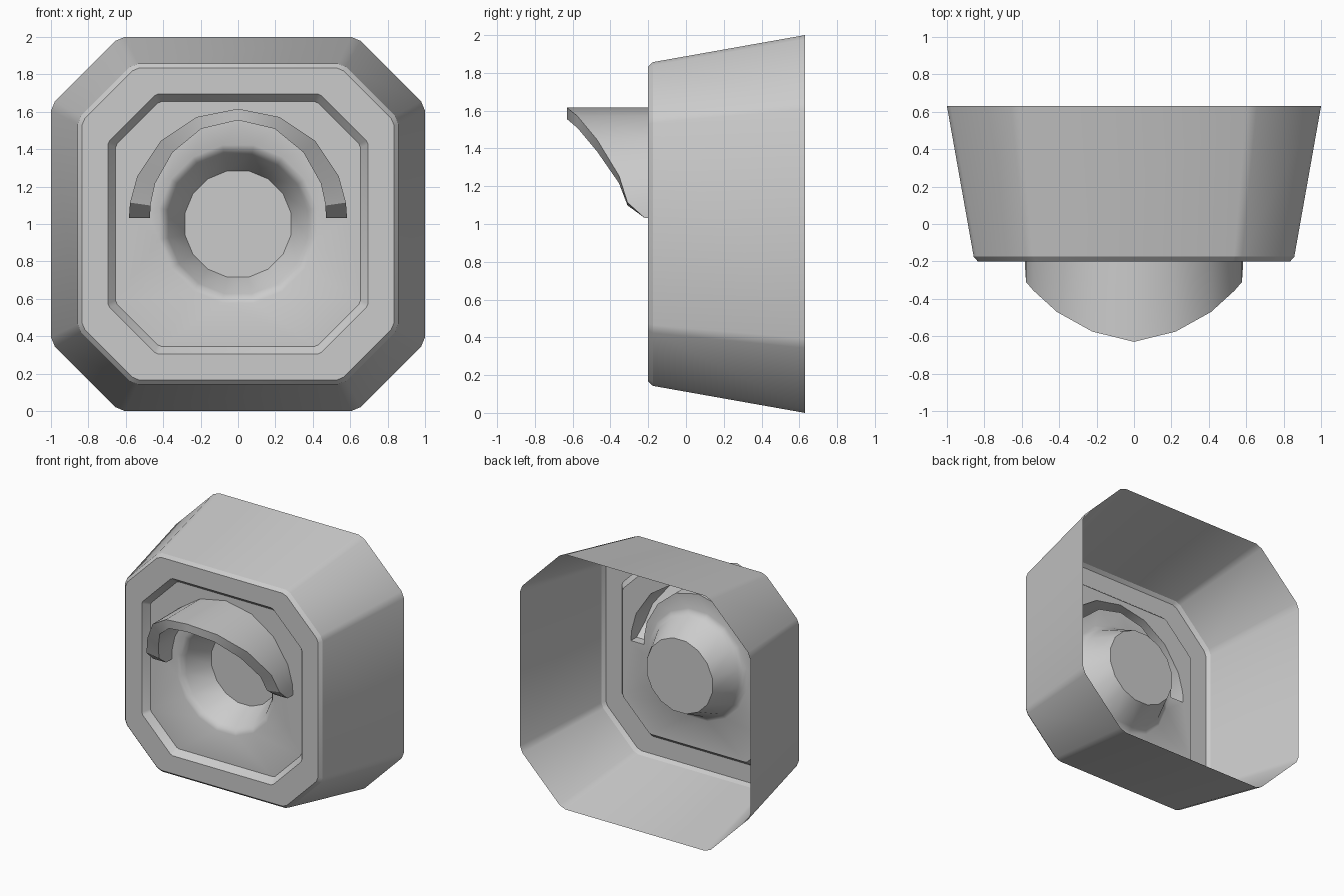
import bpy, bmesh, math

if "Cube" in bpy.data.objects:
    bpy.data.objects.remove(bpy.data.objects["Cube"])

PANEL_Y = -0.15


def octagon(half, k, d, y):
    """Chamfered square with lightly rounded corners, centred on z = 1."""
    s = d * math.sqrt(0.5)
    quarter = [(half, k - d), (half - s, k + s), (k + s, half - s), (k - d, half)]
    pts = []
    for c, n in ((1, 0), (0, 1), (-1, 0), (0, -1)):
        pts += [(c * x - n * z, y, 1 + n * x + c * z) for x, z in quarter]
    return pts


def circle(radius, y, sides=16):
    step = 2 * math.pi / sides
    return [(radius * math.cos((i + .5) * step), y, 1 + radius * math.sin((i + .5) * step))
            for i in range(sides)]


def add_loop(bm, pts):
    return [bm.verts.new(p) for p in pts]


def bridge(bm, a, b):
    n = len(a)
    for i in range(n):
        j = (i + 1) % n
        bm.faces.new((a[i], a[j], b[j], b[i]))


def finish(bm, name):
    bmesh.ops.recalc_face_normals(bm, faces=bm.faces[:])
    if sum(f.normal.y * f.calc_area() for f in bm.faces) > 0:
        bmesh.ops.reverse_faces(bm, faces=bm.faces[:])
    mesh = bpy.data.meshes.new(name)
    bm.to_mesh(mesh)
    bm.free()
    obj = bpy.data.objects.new(name, mesh)
    bpy.context.collection.objects.link(obj)
    bpy.ops.object.select_all(action='DESELECT')
    obj.select_set(True)
    bpy.context.view_layer.objects.active = obj
    bpy.ops.object.shade_smooth_by_angle(angle=math.radians(30))


# Hood outline: angle, inner radius, front edge y (one side, base to crown)
half_arch = [(0, .47, -.22), (8, .473, -.31), (22.5, .48, -.355),
             (45, .495, -.47), (67.5, .515, -.575), (90, .522, -.63)]
arch = half_arch + [(180 - a, r, y) for a, r, y in reversed(half_arch[:-1])]


def hood_loop(front):
    def point(a, r, y):
        t = math.radians(a)
        return (r * math.cos(t), y if front else PANEL_Y, 1.033 + r * math.sin(t))
    outer = [point(a, .583, y) for a, r, y in arch]
    inner = [point(a, r, y) for a, r, y in arch]
    # level the feet of the hood
    return outer + inner[::-1]


# Housing: open-backed tapered shell, front frame and recess wall
bm = bmesh.new()
rings = [octagon(1, .635, .03, .63), octagon(.857, .56, .025, -.175),
         octagon(.835, .548, .022, -.2), octagon(.695, .438, .012, -.2),
         octagon(.655, .42, .012, PANEL_Y)]
loops = [add_loop(bm, r) for r in rings]
for a, b in zip(loops, loops[1:]):
    bridge(bm, a, b)
finish(bm, "housing")

# Face plate with the slot behind the hood and the funnel running inward
bm = bmesh.new()
funnel = [add_loop(bm, circle(r, y)) for r, y in
          ((.43, PANEL_Y), (.402, -.136), (.38, -.11), (.29, .08))]
borders = [add_loop(bm, octagon(.655, .42, .012, PANEL_Y)),
           add_loop(bm, hood_loop(False)), funnel[0]]
edges = [bm.edges.new((l[i - 1], l[i])) for l in borders for i in range(len(l))]
bmesh.ops.triangle_fill(bm, edges=edges, use_beauty=True, normal=(0, -1, 0))
for a, b in zip(funnel, funnel[1:]):
    bridge(bm, a, b)
bm.faces.new(funnel[-1])
finish(bm, "face_plate")

# Hood: hollow arch with a swept front edge
bm = bmesh.new()
base, front = add_loop(bm, hood_loop(False)), add_loop(bm, hood_loop(True))
bridge(bm, base, front)
n = len(front)
for i in range(n // 2 - 1):
    bm.faces.new((front[i], front[i + 1], front[n - 2 - i], front[n - 1 - i]))
finish(bm, "hood")
